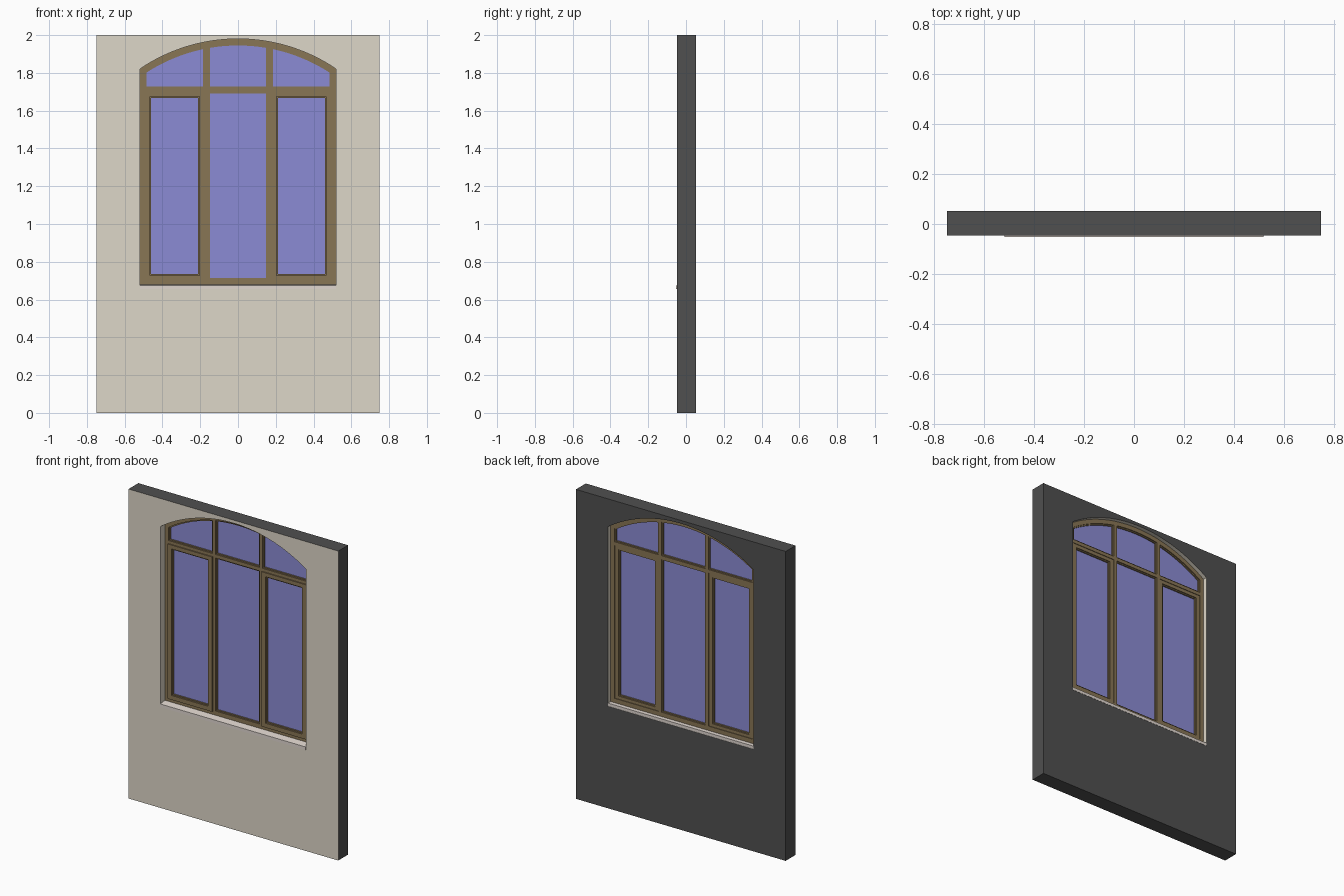
import bpy, bmesh
from math import sqrt

if "Cube" in bpy.data.objects:
    bpy.data.objects.remove(bpy.data.objects["Cube"])

ARC_Z, ARC_R = 1.055, 0.925      # centre and radius of the arched head
Y_FRONT, Y_BACK = -0.047, 0.053  # wall faces


def material(name, rgb):
    m = bpy.data.materials.new(name)
    m.diffuse_color = (*rgb, 1)
    m.use_nodes = True
    m.node_tree.nodes["Principled BSDF"].inputs["Base Color"].default_value = m.diffuse_color
    return m


RENDER = material("render_beige", (0.73, 0.68, 0.58))
DARK = material("wall_grey", (0.08, 0.08, 0.08))
WOOD = material("brown_wood", (0.25, 0.18, 0.09))
GLASS = material("blue_glass", (0.26, 0.26, 0.66))
SILL = material("pale_sill", (0.75, 0.68, 0.63))


def rect(x0, x1, z0, z1):
    return [(x0, z0), (x1, z0), (x1, z1), (x0, z1)]


def arched(x0, x1, z0, inset=0.0, n=24):
    """Outline with a straight base and sides and an arched head."""
    pts = [(x0, z0), (x1, z0)]
    for i in range(n + 1):
        x = x1 + (x0 - x1) * i / n
        pts.append((x, ARC_Z + sqrt((ARC_R - inset) ** 2 - x * x)))
    return pts


def slab(name, loops, y0, y1, mats):
    """Extrude an outline (first loop) with holes (other loops) from y0 to y1."""
    bm = bmesh.new()
    edges = []
    for loop in loops:
        vs = [bm.verts.new((x, y0, z)) for x, z in loop]
        edges += [bm.edges.new((vs[i - 1], vs[i])) for i in range(len(vs))]
    bmesh.ops.triangle_fill(bm, use_beauty=True, edges=edges, normal=(0, -1, 0))
    ext = bmesh.ops.extrude_face_region(bm, geom=bm.faces[:], use_keep_orig=True)
    for v in ext["geom"]:
        if isinstance(v, bmesh.types.BMVert):
            v.co.y = y1
    bmesh.ops.recalc_face_normals(bm, faces=bm.faces[:])
    return finish(name, bm, mats)


def finish(name, bm, mats):
    me = bpy.data.meshes.new(name)
    bm.to_mesh(me)
    bm.free()
    for m in mats:
        me.materials.append(m)
    ob = bpy.data.objects.new(name, me)
    bpy.context.collection.objects.link(ob)
    return ob


# Wall with arched opening: beige front and reveals, grey back and ends
wall = slab("wall", [rect(-0.75, 0.75, 0, 2), arched(-0.52, 0.52, 0.66, n=48)],
            Y_FRONT, Y_BACK, [DARK, RENDER])
for f in wall.data.polygons:
    c = f.center
    outer = abs(c.x) > 0.745 or c.z < 0.005 or c.z > 1.995
    if f.normal.y < -0.5 or (abs(f.normal.y) < 0.5 and not outer):
        f.material_index = 1

# Clear openings of the fixed frame, grown by g to leave room for beads
def openings(g):
    lower = [rect(x0 - g, x1 + g, 0.715 - g, 1.69 + g)
             for x0, x1 in ((-0.485, -0.186), (-0.149, 0.149), (0.186, 0.485))]
    upper = [arched(x0 - g, x1 + g, 1.727 - g, 0.035 - g)
             for x0, x1 in ((-0.485, -0.186), (-0.149, 0.149), (0.186, 0.485))]
    return lower + upper


# Fixed frame with mullions and transom
slab("window_frame", [arched(-0.52, 0.52, 0.68, n=48)] + openings(0.007), -0.005, 0.026, [WOOD])

# Recessed beads and glass in the fixed lights
wide, clear = openings(0.007), openings(0)
for i in (1, 3, 4, 5):
    slab(f"glazing_bead_{i}", [wide[i], clear[i]], 0.002, 0.020, [WOOD])
    slab(f"fixed_glass_{i}", [clear[i]], 0.009, 0.013, [GLASS])

# Opening side sashes, overlapping the frame at the front
for side, s in (("left", -1), ("right", 1)):
    def box(x0, x1, z0, z1):
        return rect(*sorted((s * x0, s * x1)), z0, z1)
    slab(f"sash_{side}", [box(0.177, 0.495, 0.70, 1.70), box(0.205, 0.467, 0.728, 1.675)],
         -0.012, 0.022, [WOOD])
    inner = box(0.212, 0.460, 0.735, 1.668)
    slab(f"sash_bead_{side}", [box(0.205, 0.467, 0.728, 1.675), inner], -0.004, 0.016, [WOOD])
    slab(f"sash_glass_{side}", [inner], 0.004, 0.008, [GLASS])


# Sills: side profiles (y, z) swept across the opening
def sill(name, profile):
    bm = bmesh.new()
    a, b = ([bm.verts.new((x, y, z)) for y, z in profile] for x in (-0.519, 0.519))
    bm.faces.new(a)
    bm.faces.new(b)
    for i in range(len(profile)):
        bm.faces.new((a[i - 1], a[i], b[i], b[i - 1]))
    bmesh.ops.recalc_face_normals(bm, faces=bm.faces[:])
    finish(name, bm, [SILL])


sill("outer_sill", [(0.0, 0.661), (0.0, 0.681), (-0.053, 0.675), (-0.053, 0.655),
                    (-0.048, 0.655), (-0.048, 0.661)])
sill("inner_sill", [(0.0, 0.661), (0.0, 0.680), (0.053, 0.680), (0.053, 0.661)])
